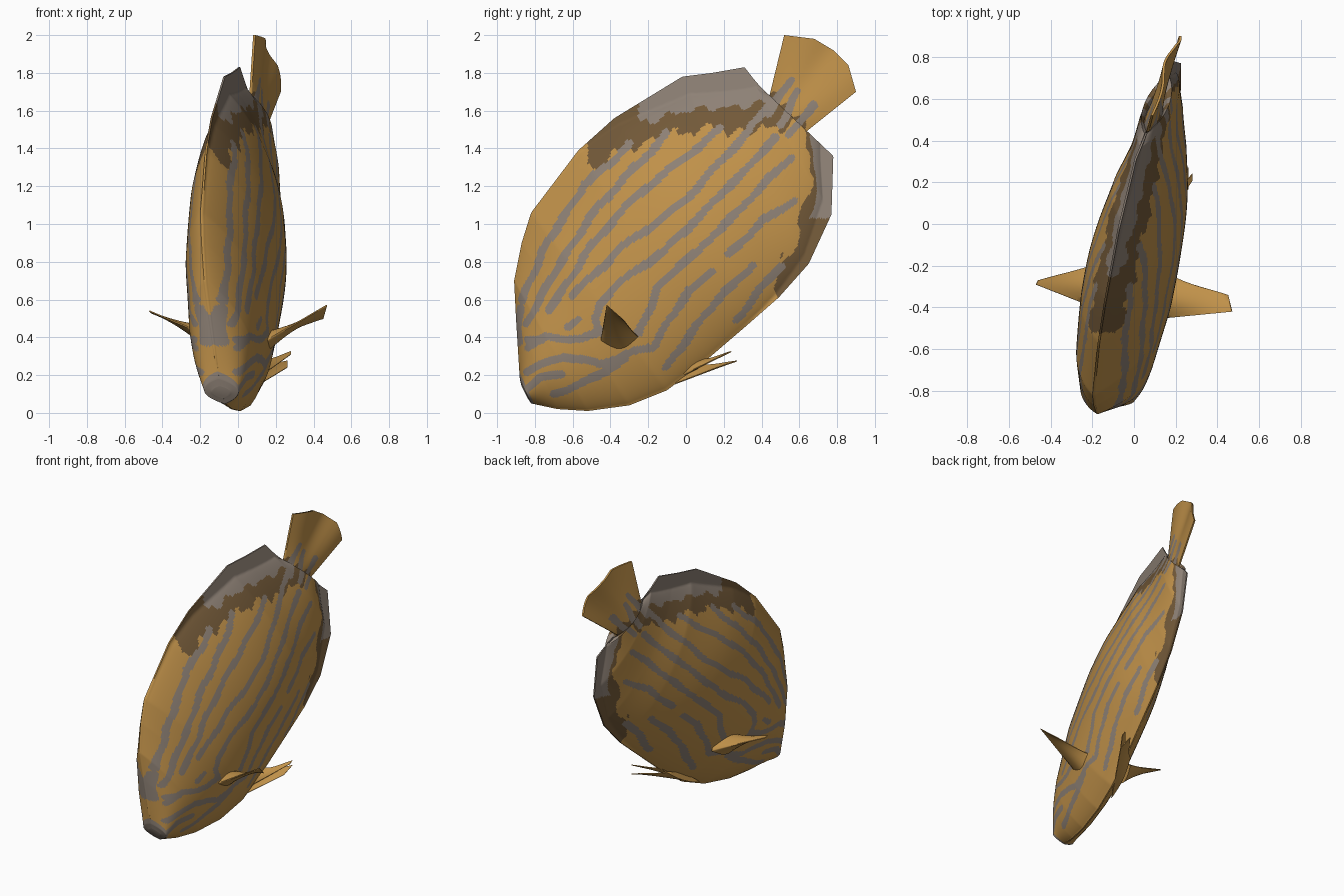
import bpy, bmesh
from math import sin, pi
from mathutils import Vector

if "Cube" in bpy.data.objects:
    bpy.data.objects.remove(bpy.data.objects["Cube"], do_unlink=True)


def material(name, rgb):
    m = bpy.data.materials.new(name)
    m.use_nodes = True
    m.diffuse_color = (*rgb, 1)
    m.node_tree.nodes["Principled BSDF"].inputs["Base Color"].default_value = (*rgb, 1)
    return m


OCHRE, GREY, BROWN = range(3)
MATS = [material("ochre skin", (0.53, 0.285, 0.068)),
        material("grey stripe", (0.27, 0.22, 0.18)),
        material("dark brown", (0.17, 0.10, 0.04))]


def lerp(a, b, f):
    return a + (b - a) * f


def sample(values, s, smooth=False):
    """Value at station s, straight or eased between stations."""
    i = min(int(s), len(values) - 2)
    f = s - i
    p, q = values[i], values[i + 1]
    if not smooth:
        return lerp(p, q, f)
    o, r = values[max(i - 1, 0)], values[min(i + 2, len(values) - 1)]
    m, n = (q - o) / 2, (r - p) / 2
    return p + f * (m + f * (3 * (q - p) - 2 * m - n + f * (2 * (p - q) + m + n)))


def build_shell(name, ns, nt, point, colour=lambda s, t: OCHRE):
    """Closed shell: rings run down one side (+1) and back up the other (-1)."""
    bm = bmesh.new()
    rings = []
    for i in range(ns + 1):
        s = i / ns
        ring = [bm.verts.new(point(s, j / nt, 1)) for j in range(nt + 1)]
        ring += [bm.verts.new(point(s, j / nt, -1)) for j in range(nt, -1, -1)]
        rings.append(ring)
    n = 2 * nt + 2
    for i in range(ns):
        row = [colour((i + 0.5) / ns, (j + 0.5) / nt) for j in range(nt)]
        row = row + row[-1:] + row[::-1] + row[:1]
        for j in range(n):
            k = (j + 1) % n
            face = bm.faces.new((rings[i][j], rings[i][k], rings[i + 1][k], rings[i + 1][j]))
            face.material_index = row[j]
    for ring, mat in ((rings[0], colour(0, 0.5)), (rings[-1], colour(1, 0.5))):
        bm.faces.new(ring).material_index = mat
    bmesh.ops.recalc_face_normals(bm, faces=bm.faces)
    mesh = bpy.data.meshes.new(name)
    bm.to_mesh(mesh)
    bm.free()
    for m in MATS:
        mesh.materials.append(m)
    ob = bpy.data.objects.new(name, mesh)
    bpy.context.collection.objects.link(ob)
    bpy.ops.object.select_all(action="DESELECT")
    ob.select_set(True)
    bpy.context.view_layer.objects.active = ob
    bpy.ops.object.shade_smooth_by_angle(angle=pi / 3)
    return ob


def pts(*pairs):
    return [Vector(p) / 100 for p in pairs]


# Painted stripes as (y, z) paths in hundredths
STRIPES = [
    pts((-89, 38), (-88, 56)), pts((-87, 60), (-72, 93), (-54, 120), (-30, 142)),
    pts((-84, 48), (-67, 79), (-46, 110), (-10, 148)),
    pts((-73, 54), (-46, 94), (-25, 116), (18, 150)),
    pts((-60, 62), (-35, 87), (-3, 110), (34, 150)),
    pts((-48, 50), (-46, 58), (-34, 70), (-10, 87), (18, 115), (48, 146)),
    pts((-25, 42), (-14, 68), (13, 92), (55, 135)),
    pts((-18, 35), (2, 65), (13, 74)), pts((23, 84), (40, 101), (57, 112)),
    pts((-10, 24), (8, 50), (25, 68), (35, 78)), pts((27, 50), (50, 78)),
    pts((-84, 35), (-74, 40), (-55, 39), (-45, 43), (-48, 50)),
    pts((-84, 39), (-77, 38)), pts((-84, 22), (-65, 30), (-45, 26), (-20, 35)),
    pts((-70, 10), (-52, 17), (-32, 28)), pts((-62, 46), (-57, 49)),
    pts((-86, 12), (-78, 18), (-66, 21)), pts((34, 152), (47, 165)),
    pts((43, 158), (55, 176)), pts((50, 153), (59, 170)), pts((55, 148), (68, 163)),
]
SEGMENTS = [seg for path in STRIPES for seg in zip(path, path[1:])]


def striped(p):
    p = p + Vector((sin(31 * p.y), sin(27 * p.x))) * 0.006
    for a, b in SEGMENTS:
        d = b - a
        f = min(max((p - a).dot(d) / d.length_squared, 0), 1)
        if (p - a - d * f).length_squared < 0.00045:
            return True
    return False


def mid_x(p):
    """The flat mid plane leans and turns a little."""
    return 0.05 + 0.26 * p.x - 0.12 * (p.y - 0.8)


# Body with upper and lower fins: paired edge points, half width, fin shares
UPPER = pts((-87, 14), (-88, 18), (-90, 50), (-91, 70), (-87, 90), (-82, 106), (-57, 139),
            (-38, 156), (-2, 178), (14, 180), (31, 183), (38, 174), (42, 168), (45, 164))
LOWER = pts((-84, 8), (-82, 5), (-68, 2), (-52, 1), (-30, 4), (-10, 12), (12, 29),
            (33, 47), (49, 61), (65, 79), (77, 105), (78, 136), (70, 143), (60, 147))
WIDTH = [.05, .09, .135, .16, .18, .2, .21, .2, .15, .1, .075, .06, .05, .04]
FIN_UP = [0, 0, 0, 0, 0, 0, .02, .06, .15, .19, .25, .25, .15, 0]
FIN_LOW = [0, 0, 0, 0, 0, 0, 0, 0, .03, .08, .18, .32, .3, 0]
LAST = len(WIDTH) - 1


def body_point(s, t, side):
    s *= LAST
    p = lerp(sample(UPPER, s), sample(LOWER, s), t)
    # the flesh runs a good way out into the fins as a thin wedge
    lo, hi = sample(FIN_UP, s, True) / 2, 1 - sample(FIN_LOW, s, True) / 2
    q = min(abs((2 * t - lo - hi) / (hi - lo)), 1)
    half = max(sample(WIDTH, s, True) * (1 - q * q) ** 0.85, 0.005)
    return Vector((mid_x(p) + side * half, p.x, p.y))


def body_colour(s, t):
    s *= LAST
    up, low = sample(UPPER, s), sample(LOWER, s)
    p, size = lerp(up, low, t), (up - low).length
    jag = 0.025 * sin(38 * p.x + 9 * p.y) + 0.018 * sin(71 * p.x - 40 * p.y)
    from_up = (t - sample(FIN_UP, s)) * size
    from_low = (1 - t - sample(FIN_LOW, s)) * size
    if s < 1.1:
        return GREY
    if s > 7.2 and from_up < jag * 0.6 - 0.01 and p.x > -0.25:
        return GREY
    if s > 8.5 and from_low < jag * 0.4 - 0.01 and p.y > 1.03:
        return GREY
    if striped(p):
        return GREY
    if p.x > -0.52 and from_up < (0.14 if s > 8.5 else 0.1) + jag and s > 6:
        return BROWN
    if s > 11.2 or (s > 8 and from_low < 0.05 + jag):
        return BROWN
    return OCHRE


build_shell("fish_body", 290, 130, body_point, body_colour)

# Tail fan, lightly pleated
ROOT = pts((43, 163), (47, 160), (51, 156), (55, 152), (60, 146))
TIP = pts((52, 200), (68, 198), (78, 192), (86, 184), (90, 170))


def tail_flat(s, t):
    return lerp(sample(ROOT, t * 4), sample(TIP, t * 4), s)


def tail_point(s, t, side):
    p = tail_flat(s, t)
    half = 0.006 + 0.035 * (1 - s) ** 2 * sin(pi * t)
    pleat = s * (0.045 + 0.014 * sin(t * 3 * pi))
    return Vector((mid_x(p) + pleat + side * half, p.x, p.y))


def tail_colour(s, t):
    p = tail_flat(s, t)
    if striped(p):
        return GREY
    return BROWN if s < 0.16 + 0.06 * sin(t * 17) else OCHRE


build_shell("tail_fin", 60, 60, tail_point, tail_colour)


def small_fin(name, front, rear, tip_front, tip_rear, thick, curve):
    """Tapered fin with a fleshy root and a hollowed rear edge."""
    a, b, c, d = (Vector(v) for v in (front, rear, tip_front, tip_rear))
    normal = (b - a).cross(c - a).normalized()

    def point(s, t, side):
        p = lerp(lerp(a, c, s), lerp(b, d, s), t * (1 - curve * sin(pi * s)))
        return p + normal * side * (0.003 + thick * (1 - s) ** 2 * sin(pi * t))

    build_shell(name, 12, 8, point)


small_fin("left_pectoral_fin", (.06, -.46, .33), (.1, -.2, .37),
          (.47, -.42, .57), (.45, -.34, .5), .07, .1)
small_fin("right_pectoral_fin", (-.14, -.42, .4), (-.1, -.16, .38),
          (-.47, -.29, .54), (-.46, -.27, .53), .07, .05)
small_fin("left_pelvic_fin", (.1, -.06, .18), (.13, .1, .29),
          (.28, .21, .31), (.28, .24, .325), .02, .2)
small_fin("right_pelvic_fin", (.03, -.2, .1), (.1, .08, .26),
          (.26, .17, .24), (.26, .27, .275), .02, .1)
